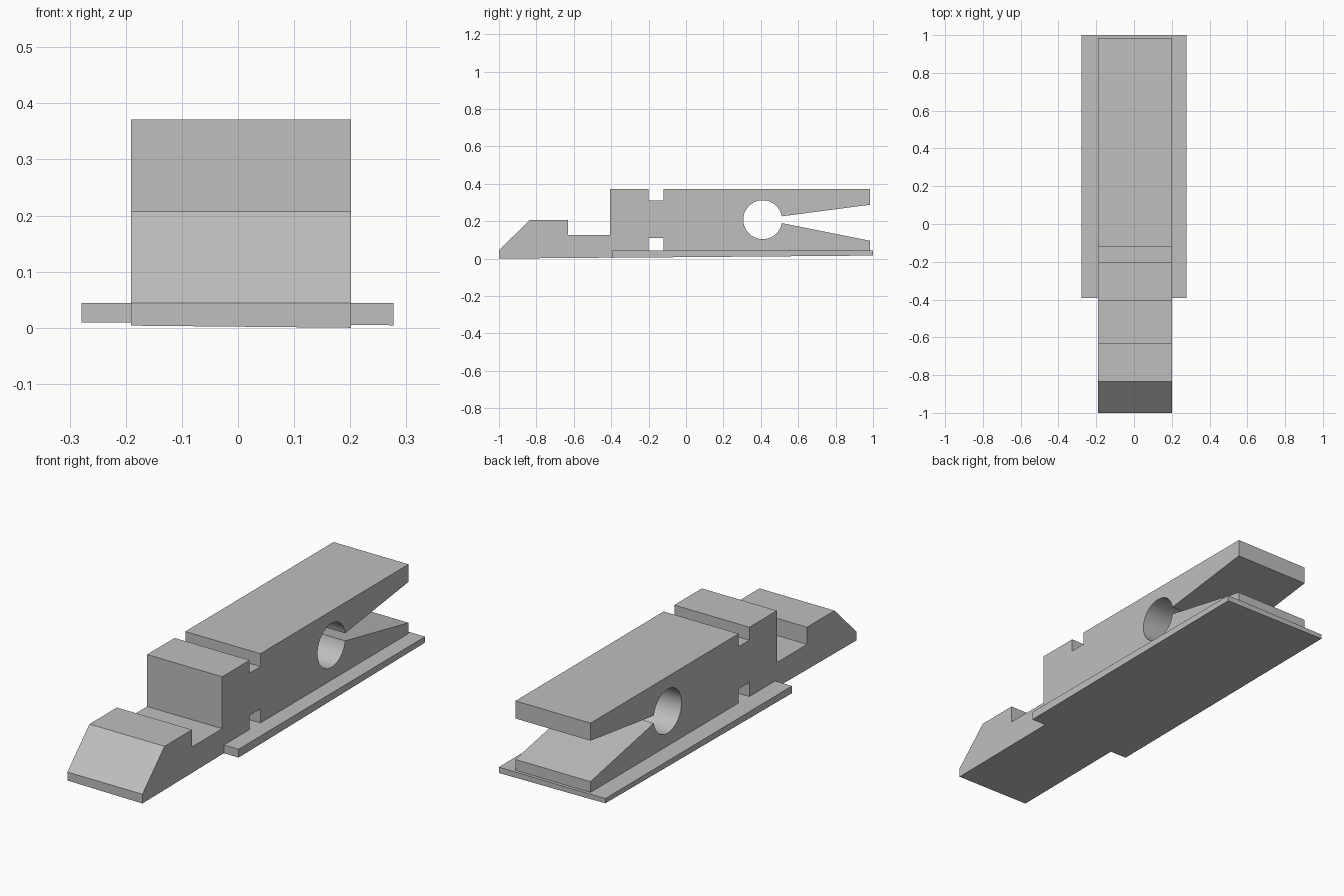
import bpy, bmesh, math
from mathutils import Vector

cube = bpy.data.objects.get("Cube")
if cube:
    bpy.data.objects.remove(cube, do_unlink=True)

grey = bpy.data.materials.new("plain grey")
grey.use_nodes = True
colour = (0.52, 0.52, 0.52, 1)
grey.diffuse_color = colour
grey.node_tree.nodes["Principled BSDF"].inputs["Base Color"].default_value = colour


def extrude_profile(name, points, x0, x1):
    """Extrude a (y, z) outline along x."""
    bm = bmesh.new()
    face = bm.faces.new([bm.verts.new((x0, y, z)) for y, z in points])
    grown = bmesh.ops.extrude_face_region(bm, geom=[face])["geom"]
    moved = [g for g in grown if isinstance(g, bmesh.types.BMVert)]
    bmesh.ops.translate(bm, verts=moved, vec=(x1 - x0, 0, 0))
    bmesh.ops.recalc_face_normals(bm, faces=bm.faces)
    mesh = bpy.data.meshes.new(name)
    bm.to_mesh(mesh)
    bm.free()
    mesh.materials.append(grey)
    obj = bpy.data.objects.new(name, mesh)
    bpy.context.collection.objects.link(obj)
    return obj


# Body outline: stepped nose, notched block, round hole opening into a wedge
hole_y, hole_z, radius, steps = 0.41, 0.208, 0.104, 48
gap = math.radians(10)
arc = []
for i in range(steps + 1):
    a = gap + (2 * math.pi - 2 * gap) * i / steps
    arc.append((hole_y + radius * math.cos(a), hole_z + radius * math.sin(a)))
low = -0.05
nose = [(-1, low), (-1, 0.044), (-0.835, 0.207), (-0.63, 0.207),
        (-0.63, 0.126), (-0.405, 0.126)]
block = [(-0.405, 0.371), (-0.2, 0.371), (-0.2, 0.31), (-0.12, 0.31),
         (-0.12, 0.371), (0.985, 0.371), (0.985, 0.288)]
foot = [(0.985, 0.095), (0.985, low), (-0.12, low), (-0.12, 0.11),
        (-0.2, 0.11), (-0.2, low)]
body = extrude_profile("body", nose + block + arc + foot, -0.191, 0.201)

# Wider base plate, joined to the body
plate = extrude_profile("base_plate", [(-0.392, low - 0.02), (1, low - 0.02),
                                       (1, 0.044), (-0.392, 0.044)], -0.279, 0.277)
join = body.modifiers.new("join", "BOOLEAN")
join.operation = "UNION"
join.solver = "EXACT"
join.object = plate
joined = bpy.data.meshes.new_from_object(
    body.evaluated_get(bpy.context.evaluated_depsgraph_get()))
body.modifiers.clear()
bpy.data.objects.remove(plate, do_unlink=True)

# Trim the underside along a slightly tilted plane
bm = bmesh.new()
bm.from_mesh(joined)
cut = bmesh.ops.bisect_plane(bm, geom=bm.verts[:] + bm.edges[:] + bm.faces[:],
                             plane_co=Vector((0, -1, 0.002)),
                             plane_no=Vector((0.0097, -0.0085, 1)),
                             clear_inner=True)
rim = [g for g in cut["geom_cut"] if isinstance(g, bmesh.types.BMEdge)]
bmesh.ops.holes_fill(bm, edges=rim, sides=0)
bmesh.ops.recalc_face_normals(bm, faces=bm.faces)
bm.to_mesh(joined)
bm.free()
body.data = joined
body.name = "clamp_body"

# Smooth hole, crisp corners
bpy.ops.object.select_all(action="DESELECT")
body.select_set(True)
bpy.context.view_layer.objects.active = body
bpy.ops.object.shade_smooth_by_angle(angle=math.radians(25))
